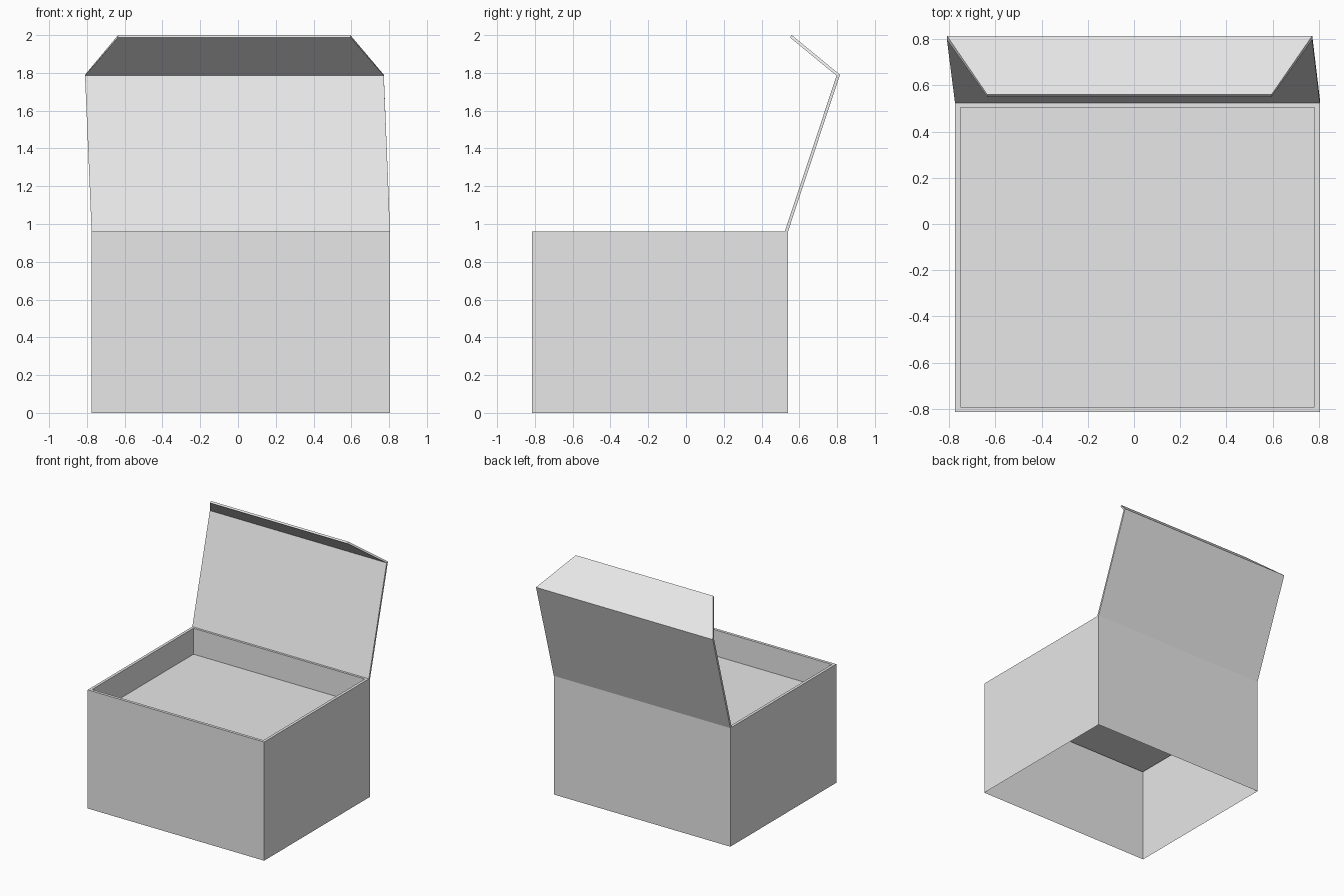
import bpy, bmesh

cube = bpy.data.objects.get("Cube")
if cube:
    bpy.data.objects.remove(cube, do_unlink=True)

# One plain card colour
card = bpy.data.materials.new("light_grey_card")
card.use_nodes = True
grey = (0.8, 0.8, 0.8, 1)
card.diffuse_color = grey
card.node_tree.nodes["Principled BSDF"].inputs["Base Color"].default_value = grey


def finish(name, bm):
    mesh = bpy.data.meshes.new(name)
    bm.to_mesh(mesh)
    bm.free()
    mesh.materials.append(card)
    obj = bpy.data.objects.new(name, mesh)
    bpy.context.scene.collection.objects.link(obj)
    return obj


def bridge(bm, a, b):
    """Join two vertex loops with a band of quads."""
    n = len(a)
    for i in range(n):
        j = (i + 1) % n
        bm.faces.new((a[i], a[j], b[j], b[i]))


# Box: outer walls open below, thin rim, inner walls and a raised floor
TOP, FLOOR = 0.96, 0.75
outer = (-0.775, 0.805, -0.815, 0.54)
inner = (-0.752, 0.782, -0.792, 0.505)
bm = bmesh.new()


def ring(bounds, z):
    x0, x1, y0, y1 = bounds
    return [bm.verts.new((x, y, z)) for x, y in ((x0, y0), (x1, y0), (x1, y1), (x0, y1))]


loops = [ring(outer, 0), ring(outer, TOP), ring(inner, TOP), ring(inner, FLOOR)]
for low, high in zip(loops, loops[1:]):
    bridge(bm, low, high)
bm.faces.new(loops[-1])
finish("box_body", bm)

# Lid: slanted panel folded into a tapered flap, each station is
# (left x, right x, inner y, inner z, outer y, outer z)
stations = [
    (-0.775, 0.805, 0.523, 0.96, 0.54, 0.96),
    (-0.81, 0.772, 0.797, 1.785, 0.815, 1.79),
    (-0.635, 0.595, 0.55, 1.988, 0.56, 2.0),
]
bm = bmesh.new()
sections = []
for x0, x1, yi, zi, yo, zo in stations:
    sections.append([bm.verts.new(p) for p in
                     ((x0, yi, zi), (x1, yi, zi), (x1, yo, zo), (x0, yo, zo))])
for low, high in zip(sections, sections[1:]):
    bridge(bm, low, high)
bm.faces.new(sections[0][::-1])
bm.faces.new(sections[-1])
bmesh.ops.recalc_face_normals(bm, faces=bm.faces)
finish("folded_lid", bm)
